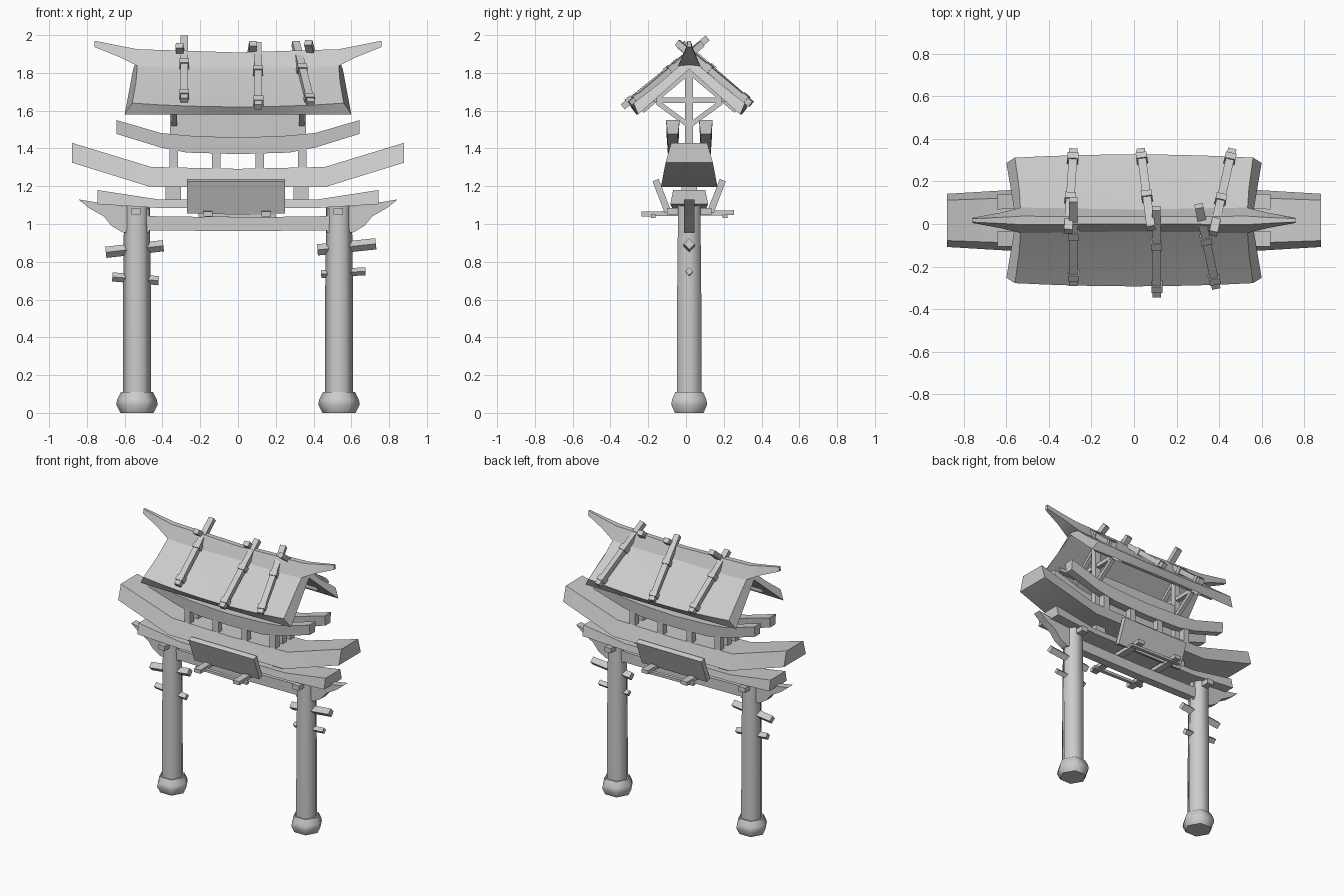
import bpy, bmesh, math
from mathutils import Vector

if "Cube" in bpy.data.objects:
    bpy.data.objects.remove(bpy.data.objects["Cube"], do_unlink=True)

CY = 0.017  # depth of the gate's centre line

stone = bpy.data.materials.new("plain_grey")
stone.use_nodes = True
stone.diffuse_color = (0.6, 0.6, 0.6, 1)
bsdf = next(n for n in stone.node_tree.nodes if n.type == 'BSDF_PRINCIPLED')
bsdf.inputs["Base Color"].default_value = stone.diffuse_color
bsdf.inputs["Roughness"].default_value = 0.8


def loft(name, rings, smooth=25):
    """Skin closed rings of points and cap both ends."""
    bm = bmesh.new()
    loops = [[bm.verts.new(p) for p in ring] for ring in rings]
    n = len(loops[0])
    for a, b in zip(loops, loops[1:]):
        for i in range(n):
            j = (i + 1) % n
            bm.faces.new((a[i], a[j], b[j], b[i]))
    bm.faces.new(loops[0])
    bm.faces.new(loops[-1])
    bmesh.ops.recalc_face_normals(bm, faces=bm.faces)
    mesh = bpy.data.meshes.new(name)
    bm.to_mesh(mesh)
    bm.free()
    mesh.materials.append(stone)
    obj = bpy.data.objects.new(name, mesh)
    bpy.context.collection.objects.link(obj)
    bpy.ops.object.select_all(action='DESELECT')
    obj.select_set(True)
    bpy.context.view_layer.objects.active = obj
    bpy.ops.object.shade_smooth_by_angle(angle=math.radians(smooth))
    return obj


def stick(name, a, b, w, h, roll=0.0):
    """Square timber from a to b, w wide and h high."""
    a, b = Vector(a), Vector(b)
    d = (b - a).normalized()
    side = d.cross(Vector((0, 0, 1))) if abs(d.z) < 0.95 else Vector((1, 0, 0))
    side.normalize()
    up = side.cross(d)
    c, s = math.cos(roll), math.sin(roll)
    side, up = side * c + up * s, up * c - side * s
    corners = [side * (u * w / 2) + up * (v * h / 2)
               for u, v in ((-1, -1), (1, -1), (1, 1), (-1, 1))]
    return loft(name, [[p + k for k in corners] for p in (a, b)])


def beam(name, stations, y=CY):
    """Beam along x; each station is x, bottom z, top z, bottom and top half width."""
    return loft(name, [[(x, y - hb, zb), (x, y + hb, zb), (x, y + ht, zt), (x, y - ht, zt)]
                       for x, zb, zt, hb, ht in stations])


def both_ends(half):
    """Mirror stations listed from the middle outwards."""
    left = [(-s[0],) + s[1:] for s in reversed(half) if s[0] > 0]
    return left + half


def lathe(name, x, profile, sides=6):
    turns = [2 * math.pi * i / sides for i in range(sides)]
    return loft(name, [[(x + r * math.cos(t), CY + r * math.sin(t), z) for t in turns]
                       for r, z in profile], smooth=62)


# Columns, feet and the carved noses beside the column heads
NOSE = [(.47, 1.08), (.69, 1.105), (.845, 1.13), (.79, 1.085),
        (.71, 1.04), (.67, .99), (.61, .955), (.47, .955)]
for side, s in (("right", -1), ("left", 1)):
    x = s * 0.535
    lathe(side + "_foot", x, [(.088, 0), (.11, .045), (.105, .07), (.085, .11)])
    lathe(side + "_column", x, [(.075, .08), (.074, .6), (.068, 1.1)])
    loft(side + "_nose", [[(s * px, CY + dy, pz) for px, pz in NOSE] for dy in (-.027, .027)])
    stick(side + "_head_block", (x - .005, -.1, 1.068), (x - .005, .135, 1.068), .05, .035)

# Pegs driven through the columns
PEGS = [(-.70, .85, -.395, .885, .042), (.42, .863, .73, .895, .042),
        (-.665, .72, -.42, .70, .034), (.44, .735, .675, .75, .03)]
for i, (xa, za, xb, zb, t) in enumerate(PEGS):
    stick(f"peg_{i}", (xa, CY, za), (xb, CY, zb), t, t, math.pi / 4)

# Cross beams
beam("tie_beam", both_ends([(0, .962, 1.035, .03, .03), (.5, .967, 1.042, .03, .03)]))
beam("lower_beam", both_ends([(0, 1.085, 1.13, .09, .08), (.42, 1.085, 1.13, .09, .08),
                              (.745, 1.105, 1.18, .1, .085)]))
beam("main_beam", both_ends([(0, 1.195, 1.292, .15, .11), (.46, 1.195, 1.302, .15, .11),
                             (.88, 1.325, 1.43, .125, .095)]))
for side, y in (("front", -.07), ("back", .105)):
    beam(side + "_upper_beam",
         both_ends([(0, 1.37, 1.457, .026, .032), (.27, 1.378, 1.468, .026, .032),
                    (.41, 1.405, 1.482, .026, .032), (.643, 1.477, 1.55, .028, .036)]), y)
    for i, x in enumerate((-.34, -.115, .115, .34)):
        stick(f"{side}_short_post_{i}", (x, y, 1.28), (x, y, 1.4), .045, .045)

# Hanging boards, leaning outwards, and the rack that carries them
for side, s in (("front", -1), ("back", 1)):
    low, high = (CY + s * .112, 1.062), (CY + s * .178, 1.232)
    stick(side + "_board", (-.01, *low), (-.01, *high), .52, .035)
    stick(side + "_rack_rail", (-.21, CY + s * .19, 1.048), (.2, CY + s * .19, 1.04), .025, .018)
for i, x in enumerate((-.16, .15)):
    stick(f"rack_arm_{i}", (x, -.235, 1.053), (x, .255, 1.06), .05, .026)

# Roof frames standing on the beams
for side, x in (("right", -.338), ("left", .338)):
    stick(side + "_stub_post", (x - .005, CY, 1.11), (x - .005, CY, 1.21), .08, .08)
    stick(side + "_king_post", (x, CY, 1.27), (x, CY, 1.86), .042, .042)
    stick(side + "_tie", (x, CY - .2, 1.655), (x, CY + .2, 1.655), .03, .028)
    for end, s in (("front", -1), ("back", 1)):
        stick(f"{side}_{end}_brace", (x, CY, 1.52), (x, CY + s * .17, 1.645), .028, .026)
        stick(f"{side}_{end}_rafter", (x, CY, 1.81), (x, CY + s * .25, 1.6), .03, .03)
stick("wall_panel", (-.33, CY, 1.525), (.33, CY, 1.525), .03, .16)
for end, s in (("front", -1), ("back", 1)):
    stick(end + "_purlin", (-.5, CY + s * .185, 1.66), (.5, CY + s * .185, 1.66), .03, .03)


# Roof: one bent slab that sags in the middle and flares at the eaves
def roof_ring(s):
    c = 1 - s * s
    top = [(.56, .295 + .015 * c, 1.64 - .02 * c), (.54, .15, 1.752 - .012 * c)]
    eave = (.6, .27 + .01 * c, 1.58)
    pts = [(k, -y, z) for k, y, z in top] + [(.53, 0, 1.885 - .01 * c)]
    pts += [(k, y, z) for k, y, z in reversed(top)]
    pts += [eave, (.555, 0, 1.82), (eave[0], -eave[1], eave[2])]
    return [(k * s, CY + y, z) for k, y, z in pts]


loft("roof", [roof_ring(i / 4) for i in range(-4, 5)], smooth=20)
beam("ridge_cap", both_ends([(0, 1.82, 1.908, .055, .018), (.3, 1.825, 1.918, .057, .018),
                             (.53, 1.835, 1.925, .06, .02), (.63, 1.885, 1.944, .036, .014),
                             (.76, 1.937, 1.97, .012, .008)]))

# Crossed roof poles, each with a small binding block
POLES = [((-.285, -.28, 1.655), (-.285, .115, 1.985)),
         ((.108, -.335, 1.62), (.105, .075, 1.95)),
         ((.385, -.295, 1.635), (.305, .085, 1.955)),
         ((-.285, .345, 1.635), (-.31, -.035, 1.945)),
         ((.032, .345, 1.635), (.08, -.02, 1.955)),
         ((.46, .345, 1.635), (.372, -.045, 1.96))]
for i, (low, high) in enumerate(POLES):
    stick(f"roof_pole_{i}", low, high, .04, .034)
    a, b = Vector(low), Vector(high)
    for j, t in enumerate((.06, .55)):
        p = a.lerp(b, t)
        stick(f"pole_binding_{i}_{j}", p, p + (b - a) * .07, .052, .046)
